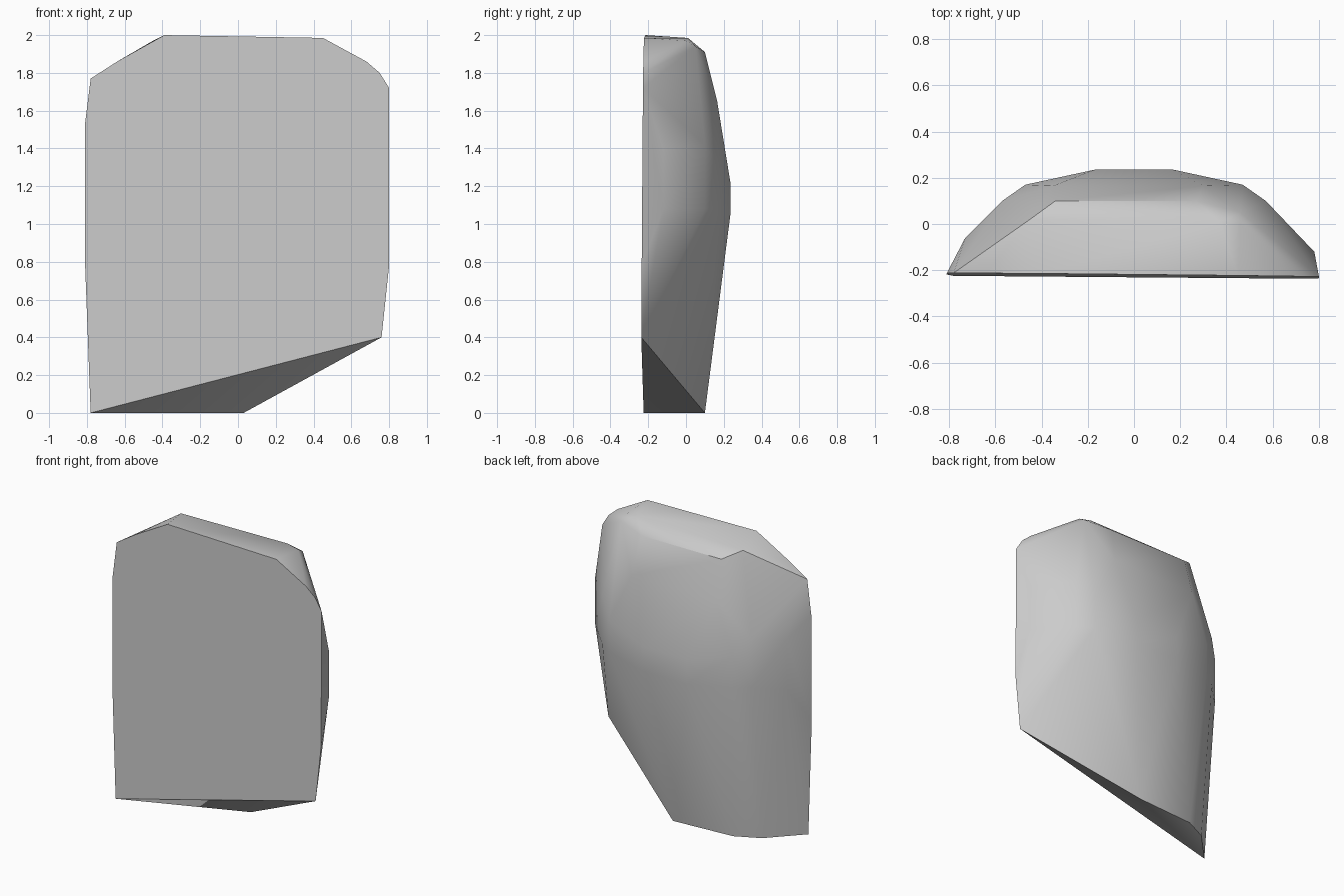
import bpy
import bmesh
import math

# Remove the default cube
cube = bpy.data.objects.get("Cube")
if cube:
    bpy.data.objects.remove(cube, do_unlink=True)

# One plain grey
grey = bpy.data.materials.new("plain_grey")
grey.use_nodes = True
colour = (0.6, 0.6, 0.6, 1.0)
grey.diffuse_color = colour
grey.node_tree.nodes["Principled BSDF"].inputs["Base Color"].default_value = colour

# Flat front outline, on a very slightly tilted plane: x, z
front_outline = [
    (-0.78, 0), (-0.81, 0.8), (-0.81, 1.53), (-0.78, 1.77), (-0.64, 1.86),
    (-0.39, 2.0), (0.45, 1.985), (0.68, 1.86), (0.75, 1.8), (0.8, 1.72),
    (0.8, 0.78), (0.76, 0.4),
]
points = [(x, -0.225 - 0.01 * x + 0.007 * (z - 1), z) for x, z in front_outline]

# Foot: rear edge of the slanted underside
points += [(-0.575, -0.01, 0), (-0.41, 0.07, 0), (0.03, 0.1, 0)]

# Bulging back: half width and depth, held between two heights
for half, y, low, high in [(0.17, 0.235, 1.05, 1.22), (0.47, 0.17, 1.08, 1.3),
                           (0.57, 0.1, 1.08, 1.42)]:
    for z in (low, high):
        points += [(-half, y, z), (half, y, z)]

# Side ridges
points += [(0.78, -0.12, z) for z in (1.08, 1.4)]
points += [(-0.73, -0.06, z) for z in (1.05, 1.4)]

# Upper back shoulder, top chamfer and crown
points += [(-0.35, 0.165, 1.65), (0.3, 0.165, 1.65),
           (-0.34, 0.1, 1.91), (0.27, 0.1, 1.91),
           (0.46, 0.05, 1.94), (0.46, 0.04, 1.83), (0.46, 0.0, 1.97),
           (-0.45, 0.02, 1.97), (0.37, 0.01, 1.985)]

# Wrap the points in one closed convex body
mesh = bpy.data.meshes.new("slab_body")
bm = bmesh.new()
for p in points:
    bm.verts.new(p)
hull = bmesh.ops.convex_hull(bm, input=bm.verts)
bmesh.ops.delete(bm, geom=[v for v in bm.verts if not v.link_faces], context="VERTS")
bmesh.ops.dissolve_limit(bm, angle_limit=math.radians(1), verts=bm.verts, edges=bm.edges)
bmesh.ops.recalc_face_normals(bm, faces=bm.faces)
bm.to_mesh(mesh)
bm.free()
mesh.materials.append(grey)

slab = bpy.data.objects.new("slab_body", mesh)
bpy.context.collection.objects.link(slab)
bpy.ops.object.select_all(action="DESELECT")
slab.select_set(True)
bpy.context.view_layer.objects.active = slab
bpy.ops.object.shade_smooth_by_angle(angle=math.radians(35))
